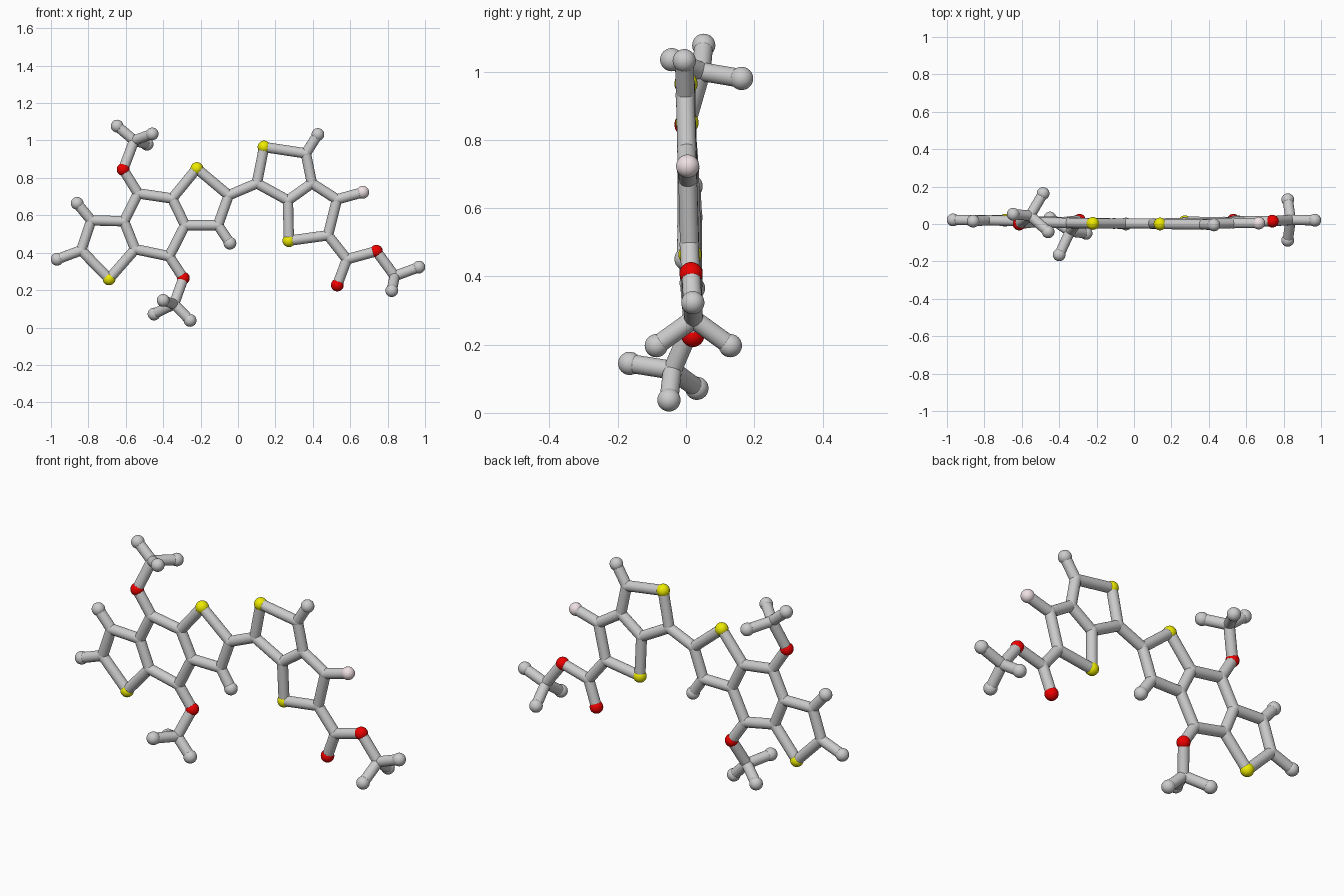
import bpy
from mathutils import Vector

if "Cube" in bpy.data.objects:
    bpy.data.objects.remove(bpy.data.objects["Cube"])

ROD, JOINT, BALL = 0.0275, 0.029, 0.034


def colour(name, rgb):
    m = bpy.data.materials.new(name)
    m.diffuse_color = (*rgb, 1)
    m.use_nodes = True
    m.node_tree.nodes["Principled BSDF"].inputs["Base Color"].default_value = m.diffuse_color
    return m


yellow = colour("yellow", (0.85, 0.83, 0.0))
red = colour("red", (0.85, 0.0, 0.0))
pink = colour("pink", (0.87, 0.75, 0.77))

# Atom positions, grouped by part of the molecule
core = {
    "a": (-.534, .01, .717), "b": (-.352, .005, .69), "c": (-.283, .005, .547),
    "d": (-.368, .01, .381), "e": (-.55, .015, .419), "f": (-.609, .015, .568),
    "s1": (-.22, .003, .85), "g": (-.05, .003, .707), "h": (-.107, .003, .547),
    "i": (-.785, .02, .573), "j": (-.838, .02, .413), "s2": (-.689, .02, .26),
    "h_end": (-.043, .0, .451), "i_end": (-.86, .015, .664), "j_end": (-.967, .022, .365),
}
side_groups = {
    "o1": (-.614, 0, .845), "m1": (-.555, .045, 1.0), "m1_a": (-.646, .052, 1.077),
    "m1_b": (-.459, -.042, 1.035), "m1_c": (-.486, .163, .98),
    "o2": (-.292, .02, .264), "m2": (-.342, -.04, .125), "m2_a": (-.4, -.165, .145),
    "m2_b": (-.449, .032, .072), "m2_c": (-.256, -.05, .038),
}
second_rings = {
    "k": (.101, .002, .771), "s3": (.139, 0, .965), "l": (.363, -.002, .931),
    "l_end": (.427, -.005, 1.032), "m": (.395, .002, .771), "n": (.267, .005, .68),
    "s4": (.272, .012, .464), "o": (.481, .01, .493), "p": (.529, .005, .685),
    "fl": (.667, .005, .723),
}
tail = {
    "q": (.582, .015, .365), "o3": (.531, .02, .227), "o4": (.74, .015, .408),
    "r": (.838, .022, .275), "r_a": (.967, .02, .323), "r_b": (.822, -.087, .197),
    "r_c": (.822, .13, .197),
}
atoms = {k: Vector(v) for part in (core, side_groups, second_rings, tail) for k, v in part.items()}

# Bonds as chains of atoms
chains = """a b c d e f a|b s1 g h c|f i j s2 e|h h_end|i i_end|j j_end
a o1 m1 m1_a|m1 m1_b|m1 m1_c|d o2 m2 m2_a|m2 m2_b|m2 m2_c
g k s3 l m n k|l l_end|n s4 o p m|p fl
o q o4 r r_a|q o3|r r_b|r r_c""".replace("\n", "|").split("|")


def finish(name, mat=None):
    ob = bpy.context.object
    ob.name = name
    bpy.ops.object.shade_smooth_by_angle()
    if mat:
        ob.data.materials.append(mat)


def ball(name, p, r, mat=None):
    bpy.ops.mesh.primitive_uv_sphere_add(segments=32, ring_count=16, radius=r, location=p)
    finish(name, mat)


def rod(name, p, q):
    bpy.ops.mesh.primitive_cylinder_add(vertices=32, radius=ROD, depth=(q - p).length,
                                        location=(p + q) / 2, end_fill_type='NOTHING')
    bpy.context.object.rotation_euler = (q - p).to_track_quat('Z', 'Y').to_euler()
    finish(name)


# Coloured balls, grey end balls and small joints
for key, p in atoms.items():
    if key in ("s1", "s2", "s3", "s4"):
        ball("yellow_ball_" + key, p, BALL, yellow)
    elif key in ("o1", "o2", "o3", "o4"):
        ball("red_ball_" + key, p, BALL, red)
    elif key == "fl":
        ball("pink_ball", p, BALL, pink)
    elif "_" in key:
        ball("end_ball_" + key, p, BALL)
    else:
        ball("joint_" + key, p, JOINT)

# Rods between neighbouring balls
for chain in chains:
    keys = chain.split()
    for u, v in zip(keys, keys[1:]):
        rod(f"rod_{u}_{v}", atoms[u], atoms[v])
